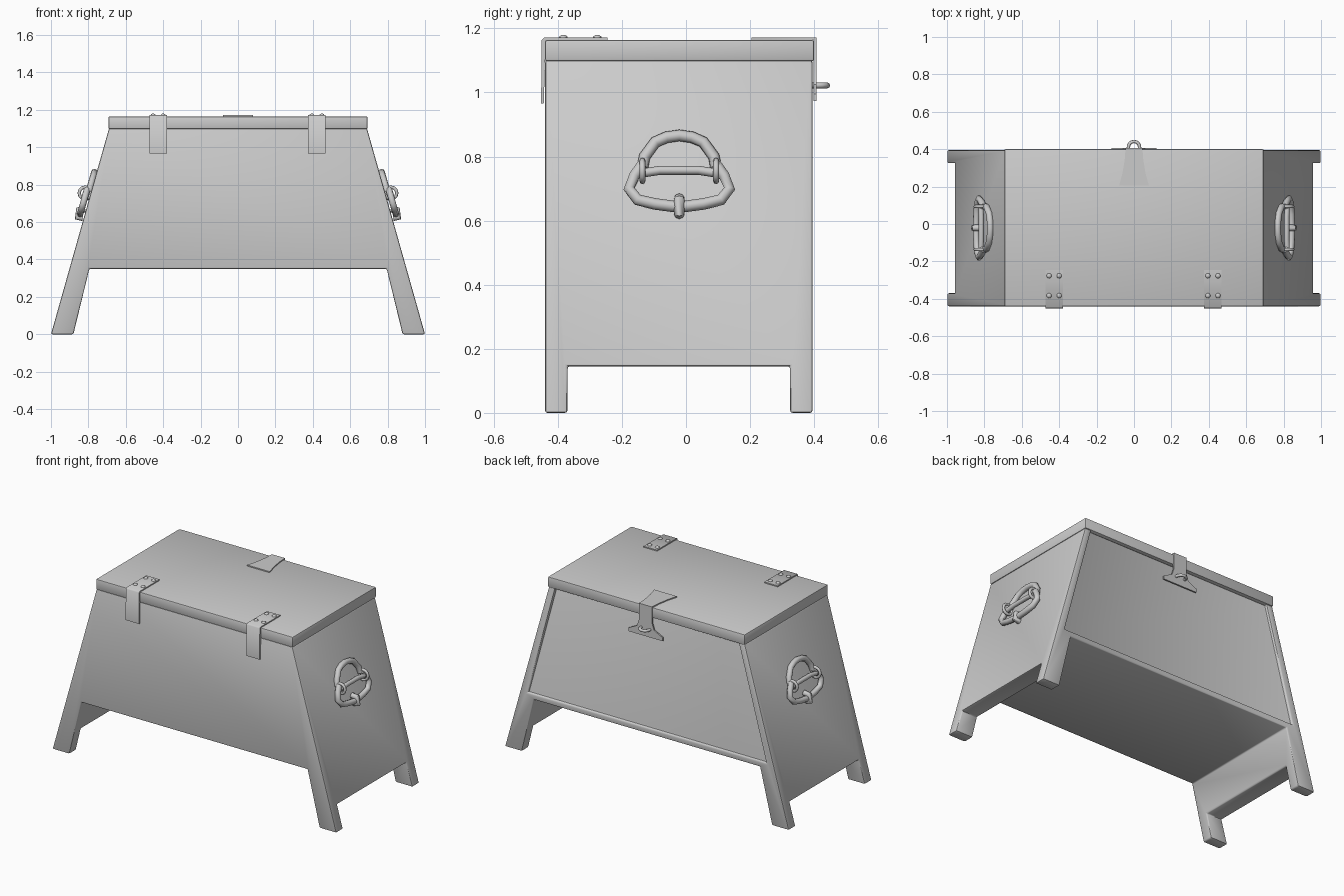
import bpy, bmesh, math
from mathutils import Matrix

if "Cube" in bpy.data.objects:
    bpy.data.objects.remove(bpy.data.objects["Cube"])

grey = bpy.data.materials.new("grey")
grey.diffuse_color = (0.6, 0.6, 0.6, 1)
grey.use_nodes = True
grey.node_tree.nodes["Principled BSDF"].inputs["Base Color"].default_value = grey.diffuse_color


def activate(ob):
    bpy.ops.object.select_all(action='DESELECT')
    ob.select_set(True)
    bpy.context.view_layer.objects.active = ob


def finish(ob, angle=40):
    activate(ob)
    if not ob.data.materials:
        ob.data.materials.append(grey)
    bpy.ops.object.shade_smooth_by_angle(angle=math.radians(angle))
    return ob


def from_bmesh(name, bm):
    bmesh.ops.recalc_face_normals(bm, faces=bm.faces)
    me = bpy.data.meshes.new(name)
    bm.to_mesh(me)
    bm.free()
    ob = bpy.data.objects.new(name, me)
    bpy.context.collection.objects.link(ob)
    return ob


def prism(name, pts, place, a, b):
    """Extrude a 2D outline between depths a and b; place maps (u, v, depth) to xyz."""
    bm = bmesh.new()
    face = bm.faces.new([bm.verts.new(place(u, v, a)) for u, v in pts])
    top = bmesh.ops.extrude_face_region(bm, geom=[face])
    n = 0
    new = [g for g in top['geom'] if isinstance(g, bmesh.types.BMVert)]
    shift = Matrix.Translation([q - p for p, q in zip(place(0, 0, a), place(0, 0, b))])
    bmesh.ops.transform(bm, matrix=shift, verts=new)
    return from_bmesh(name, bm)


def xz(u, v, d): return (u, d, v)      # outline seen from the front
def yz(u, v, d): return (d, u, v)      # outline seen from the side
def xy(u, v, d): return (u, v, d)      # outline seen from above


def box(name, x0, x1, y0, y1, z0, z1):
    return prism(name, [(x0, y0), (x1, y0), (x1, y1), (x0, y1)], xy, z0, z1)


def modify(ob, kind, **settings):
    activate(ob)
    m = ob.modifiers.new(kind, kind)
    for key, value in settings.items():
        setattr(m, key, value)
    bpy.ops.object.modifier_apply(modifier=m.name)


def cut(ob, cutter):
    modify(ob, 'BOOLEAN', operation='DIFFERENCE', solver='EXACT', object=cutter)
    bpy.data.objects.remove(cutter)


def bevel(ob, width, segments=2):
    modify(ob, 'BEVEL', width=width, segments=segments, limit_method='ANGLE',
           angle_limit=math.radians(35))


def tube(name, pts, radius, cyclic=False):
    cu = bpy.data.curves.new(name, 'CURVE')
    cu.dimensions = '3D'
    cu.bevel_depth, cu.bevel_resolution, cu.use_fill_caps = radius, 2, True
    sp = cu.splines.new('POLY')
    sp.points.add(len(pts) - 1)
    for p, co in zip(sp.points, pts):
        p.co = (*co, 1)
    sp.use_cyclic_u = cyclic
    ob = bpy.data.objects.new(name, cu)
    bpy.context.collection.objects.link(ob)
    activate(ob)
    bpy.ops.object.convert(target='MESH')
    return finish(bpy.context.object, 60)


# Body: tapered chest with four splayed legs
half = [(0.795, 0.35), (0.88, 0), (1, 0), (0.69, 1.1)]
body = prism("chest_body", half + [(-x, z) for x, z in reversed(half)], xz, -0.44, 0.395)
cut(body, box("leg_gap", -1.2, 1.2, -0.37, 0.325, -0.2, 0.145))
# Recessed back panel
cut(body, prism("panel_recess", [(-0.84, 0.385), (0.84, 0.385), (0.64, 1.12), (-0.64, 1.12)],
                xz, 0.378, 0.6))
bevel(body, 0.008)
finish(body)

# Lid
lid = box("lid", -0.693, 0.693, -0.44, 0.4, 1.097, 1.164)
bevel(lid, 0.007)
finish(lid)

# Hinges: folded straps with four rivets each
strap = [(-0.245, 1.163), (-0.245, 1.171), (-0.443, 1.171), (-0.451, 1.163), (-0.452, 0.966),
         (-0.444, 0.966), (-0.438, 1.157), (-0.436, 1.163)]
for cx in (-0.427, 0.422):
    finish(prism("hinge_strap", strap, yz, cx - 0.047, cx + 0.047), 50)
    for dx in (-0.027, 0.027):
        for y in (-0.383, -0.277):
            bm = bmesh.new()
            bmesh.ops.create_uvsphere(bm, u_segments=10, v_segments=6, radius=1)
            bm.transform(Matrix.Translation((cx + dx, y, 1.17))
                         @ Matrix.Diagonal((0.014, 0.014, 0.01, 1)))
            finish(from_bmesh("hinge_rivet", bm), 60)

# Latch: flared strap over the lid and hasp hanging behind
tab = [(0.08, 0.205), (0.062, 0.27), (0.05, 0.34), (0.045, 0.407)]
finish(prism("latch_tab", tab + [(-x, y) for x, y in reversed(tab)], xy, 1.163, 1.171))
hasp = [(0.045, 1.171), (0.045, 1.07), (0.06, 1.025), (0.12, 0.995), (0.12, 0.973)]
finish(prism("latch_hasp", hasp + [(-x, z) for x, z in reversed(hasp)], xz, 0.398, 0.407))
arc = [math.pi * i / 8 for i in range(9)]
tube("latch_staple", [(0.03, 0.375, 1.022)]
     + [(0.03 * math.cos(t), 0.411 + 0.03 * math.sin(t), 1.022) for t in arc]
     + [(-0.03, 0.375, 1.022)], 0.009)

# Side handles, lying along the sloped end walls
upper = [(0.115, 0.765), (0.108, 0.80), (0.075, 0.845), (0.04, 0.86), (0, 0.866)]
lower = [(0.115, 0.775), (0.14, 0.74), (0.157, 0.70), (0.13, 0.665), (0.075, 0.652), (0, 0.642)]
MID = -0.021


def loop(half_pts):
    return half_pts + [(-y, z) for y, z in reversed(half_pts[:-1])]


for side in (-1, 1):
    def wall(y, z, out):
        return (side * (1 - 0.282 * z + out), y + MID, z)

    tube("handle_upper_loop", [wall(y, z, 0.012) for y, z in loop(upper)], 0.018)
    tube("handle_lower_loop", [wall(y, z, 0.025) for y, z in loop(lower)], 0.018)
    tube("handle_rod", [wall(y, z, 0.03) for y, z in
                        ((-0.118, 0.748), (-0.06, 0.757), (0.06, 0.757), (0.118, 0.748))], 0.014)
    for y in (-0.115, 0.115):
        ring = [2 * math.pi * i / 12 for i in range(12)]
        cx, cy, cz = wall(y, 0.755, 0.03)
        tube("handle_eye", [(cx + 0.032 * math.cos(t), cy, cz + 0.032 * math.sin(t))
                            for t in ring], 0.009, True)
    tube("handle_clamp", [wall(0, 0.622, 0.005), wall(0, 0.625, 0.035), wall(0, 0.665, 0.04),
                          wall(0, 0.668, 0.005)], 0.017)
